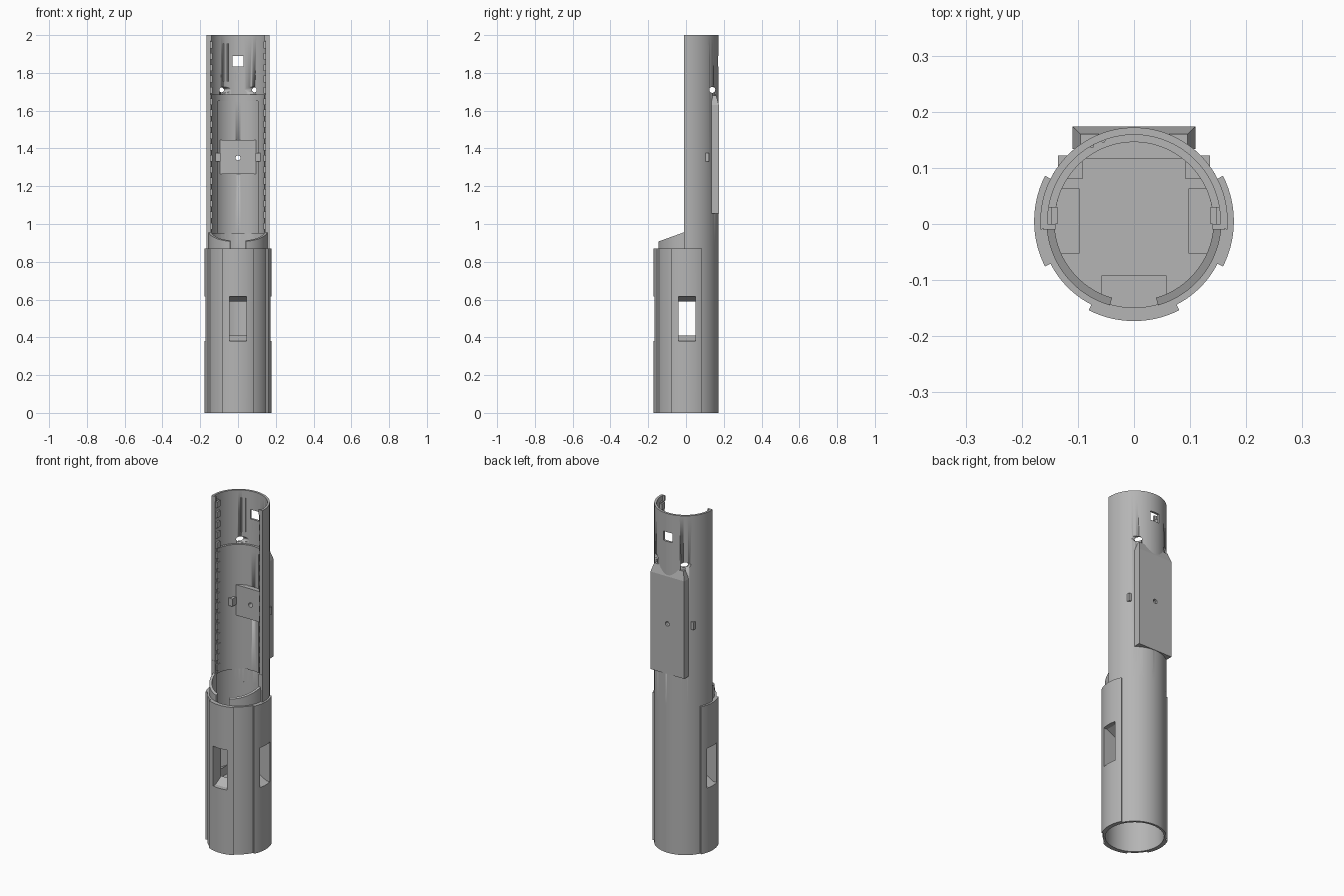
import bpy, bmesh, math
from mathutils import Vector, Matrix

if "Cube" in bpy.data.objects:
    bpy.data.objects.remove(bpy.data.objects["Cube"])

CY = 0.005               # tube axis in y
R_OUT, R_IN = 0.167, 0.154

grey = bpy.data.materials.new("plain grey")
grey.use_nodes = True
grey.diffuse_color = (0.46, 0.46, 0.46, 1)
grey.node_tree.nodes["Principled BSDF"].inputs["Base Color"].default_value = (0.46, 0.46, 0.46, 1)


def finish(name, bm, smooth=False):
    bmesh.ops.recalc_face_normals(bm, faces=bm.faces)
    mesh = bpy.data.meshes.new(name)
    bm.to_mesh(mesh)
    bm.free()
    ob = bpy.data.objects.new(name, mesh)
    bpy.context.collection.objects.link(ob)
    mesh.materials.append(grey)
    if smooth:
        activate(ob)
        bpy.ops.object.shade_smooth_by_angle(angle=math.radians(30))
    return ob


def activate(ob):
    bpy.ops.object.select_all(action='DESELECT')
    ob.select_set(True)
    bpy.context.view_layer.objects.active = ob


def arc(name, r0, r1, a0, a1, z0, z1, plane=None):
    """Curved wall between two radii and two angles (degrees)."""
    bm = bmesh.new()
    full = a1 - a0 >= 360
    n = max(3, round((a1 - a0) / 3.75))
    rings = []
    for i in range(n if full else n + 1):
        a = math.radians(a0 + (a1 - a0) * i / n)
        c, s = math.cos(a), math.sin(a)
        rings.append([bm.verts.new((r * c, CY + r * s, z))
                      for r, z in ((r0, z0), (r1, z0), (r1, z1), (r0, z1))])
    for i in range(n):
        p, q = rings[i], rings[(i + 1) % len(rings)]
        for k in range(4):
            m = (k + 1) % 4
            bm.faces.new((p[k], p[m], q[m], q[k]))
    if not full:
        bm.faces.new(rings[0])
        bm.faces.new(rings[-1])
    if plane:
        cut = bmesh.ops.bisect_plane(bm, geom=bm.verts[:] + bm.edges[:] + bm.faces[:],
                                     plane_co=plane[0], plane_no=plane[1], clear_outer=True)
        edges = [e for e in cut["geom_cut"] if isinstance(e, bmesh.types.BMEdge)]
        bmesh.ops.holes_fill(bm, edges=edges)
    return finish(name, bm, True)


def box(name, x0, x1, y0, y1, z0, z1):
    bm = bmesh.new()
    bmesh.ops.create_cube(bm, size=1)
    for v in bm.verts:
        v.co = Vector((x0 + (v.co.x + .5) * (x1 - x0), y0 + (v.co.y + .5) * (y1 - y0),
                       z0 + (v.co.z + .5) * (z1 - z0)))
    return finish(name, bm)


def rod(name, radius, length, centre, axis, sides=24):
    bm = bmesh.new()
    turn = Vector((0, 0, 1)).rotation_difference(Vector(axis)).to_matrix().to_4x4()
    bmesh.ops.create_cone(bm, cap_ends=True, segments=sides, radius1=radius, radius2=radius,
                          depth=length, matrix=Matrix.Translation(centre) @ turn)
    return finish(name, bm, True)


def prism(name, profile, half_width, angle):
    """Extrude a (radius, z) profile sideways, turned about the tube axis."""
    bm = bmesh.new()
    sides = [[bm.verts.new((r, w, z)) for r, z in profile] for w in (-half_width, half_width)]
    for s in sides:
        bm.faces.new(s)
    n = len(profile)
    for i in range(n):
        j = (i + 1) % n
        bm.faces.new((sides[0][i], sides[0][j], sides[1][j], sides[1][i]))
    bm.transform(Matrix.Translation((0, CY, 0)) @ Matrix.Rotation(math.radians(angle), 4, 'Z'))
    return finish(name, bm)


def cut(targets, cutter):
    cutter.hide_render = True
    for ob in targets:
        mod = ob.modifiers.new("cut", 'BOOLEAN')
        mod.operation, mod.solver, mod.object = 'DIFFERENCE', 'EXACT', cutter
        activate(ob)
        bpy.ops.object.modifier_apply(modifier=mod.name)
    bpy.data.objects.remove(cutter)


# Closed lower tube, open upper half shell and the inner floor
lower = arc("lower_tube", R_IN, R_OUT, 0, 360, 0, 0.87)
upper = arc("upper_half_shell", R_IN, R_OUT, -5, 185, 0.87, 2)
rod("inner_floor", R_IN + 0.003, 0.02, (0, CY, 0.35), (0, 0, 1), 96)

# Three outer pads with inner pockets and tapered windows
window = [(0.2, 0.38), (0.2, 0.615), (0.15, 0.615), (0.08, 0.58), (0.08, 0.42), (0.15, 0.38)]
pocket = [(0.097, 0.355), (0.155, 0.355), (0.155, 0.64), (0.097, 0.64)]
for side, angle in (("left", 0), ("front", -90), ("right", 180)):
    pad = arc(side + "_pad", 0.16, 0.178, angle - 27, angle + 27, 0, 0.87)
    body = prism(side + "_pocket", pocket, 0.058, angle)
    cut([lower, pad, body], prism("window_cutter", window, 0.045, angle))

# Sloped collar inside the rim, split at the front
slope = (Vector((0, -0.147, 0.907)), Vector((0, -0.36, 1)).normalized())
arc("collar_right", 0.142, 0.156, 180, 254, 0.8, 1.1, slope)
arc("collar_left", 0.142, 0.156, 286, 360, 0.8, 1.1, slope)

# Lining of the upper shell: ribs around two recessed panels
for name, a0, a1 in (("left", 2, 41), ("middle", 76, 104), ("right", 139, 178)):
    arc("lining_rib_" + name, 0.141, 0.156, a0, a1, 0.95, 1.65)
band = arc("lining_top_band", 0.141, 0.156, 2, 178, 1.65, 1.685)
for name, a0 in (("left", 41), ("right", 104)):
    arc("recessed_panel_" + name, 0.147, 0.156, a0, a0 + 35, 0.95, 1.65)

# Toothed rails, end tabs and clips on both long edges
for name, s in (("left", 1), ("right", -1)):
    def pair(part, x0, x1, *rest):
        return box(part + "_" + name, *sorted((s * x0, s * x1)), *rest)
    pair("rail", 0.146, 0.158, -0.008, 0.03, 0.95, 1.97)
    for i in range(17):
        z = 0.97 + i * 0.06
        pair("rail_tooth_%d" % i, 0.136, 0.148, 0, 0.03, z, z + 0.035)
    pair("end_tab", 0.142, 0.162, -0.01, 0.0, 0.94, 1.03)
    pair("top_tab", 0.14, 0.16, -0.01, 0.0, 1.97, 2)
    pair("plate_clip", 0.092, 0.135, 0.08, 0.122, 1.33, 1.375)

# Inner mounting plate and outer back plate with a tapered top
inner_plate = box("inner_plate", -0.105, 0.105, 0.117, 0.16, 1.265, 1.445)
bm = bmesh.new()
levels = []
for z, w, y in ((1.055, 0.11, 0.174), (1.63, 0.11, 0.174), (1.68, 0.095, 0.16)):
    levels.append([bm.verts.new(p) for p in
                   ((-w, 0.134, z), (w, 0.134, z), (w, y, z), (-w, y, z))])
for a, b in zip(levels, levels[1:]):
    for k in range(4):
        m = (k + 1) % 4
        bm.faces.new((a[k], a[m], b[m], b[k]))
bm.faces.new(levels[0])
bm.faces.new(levels[-1])
back_plate = finish("back_plate", bm)
# keep the plate outside the bore
cut([back_plate], rod("bore_cutter", 0.16, 1, (0, CY, 1.4), (0, 0, 1), 96))

# Openings through the shell and plates
middle = bpy.data.objects["lining_rib_middle"]
cut([upper, middle, inner_plate, back_plate],
    rod("screw_cutter", 0.013, 0.3, (0, 0.15, 1.35), (0, 1, 0)))
cut([upper], box("square_cutter", -0.029, 0.029, 0.1, 0.2, 1.835, 1.89))
cut([upper], rod("cross_cutter", 0.016, 0.5, (0, 0.139, 1.71), (1, 0, 0)))

# Thin ribs near the top of the shell
for i, x in enumerate((-0.075, -0.055)):
    y = CY + math.sqrt(R_IN ** 2 - x ** 2)
    rod("thin_rib_%d" % i, 0.004, 0.2, (x, y, 1.855), (0, 0, 1), 8)
